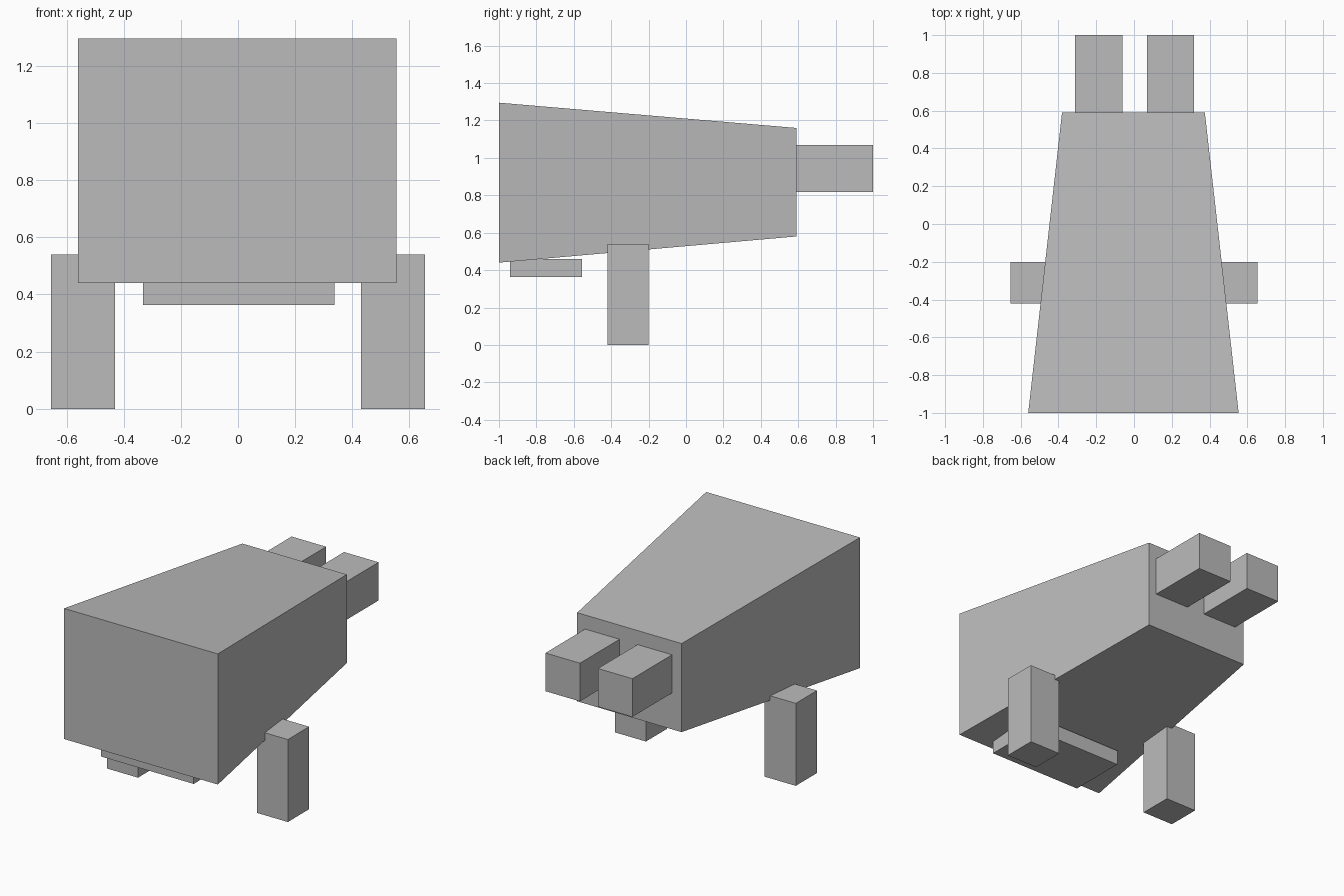
import bpy
import bmesh

cube = bpy.data.objects.get("Cube")
if cube:
    bpy.data.objects.remove(cube, do_unlink=True)

# Single plain material
grey = bpy.data.materials.new("plain_grey")
grey.use_nodes = True
colour = (0.5, 0.5, 0.5, 1)
grey.diffuse_color = colour
grey.node_tree.nodes["Principled BSDF"].inputs["Base Color"].default_value = colour


def box(name, x, y, z, back_x=None, back_z=None):
    """Box from (min, max) ranges; the back end may have its own x and z ranges."""
    bm = bmesh.new()
    bmesh.ops.create_cube(bm, size=2)
    for v in bm.verts:
        at_back = v.co.y > 0
        xs = back_x if at_back and back_x else x
        zs = back_z if at_back and back_z else z
        v.co = (xs[v.co.x > 0], y[at_back], zs[v.co.z > 0])
    mesh = bpy.data.meshes.new(name)
    bm.to_mesh(mesh)
    bm.free()
    mesh.materials.append(grey)
    obj = bpy.data.objects.new(name, mesh)
    bpy.context.scene.collection.objects.link(obj)
    return obj


# Tapered body, wide at the front
box("body", (-0.56, 0.554), (-1, 0.59), (0.44, 1.295),
    back_x=(-0.381, 0.375), back_z=(0.58, 1.16))

# Flat slab under the front
box("under_plate", (-0.333, 0.337), (-0.94, -0.556), (0.363, 0.46))

# Side legs and rear blocks in pairs
for side, sign in (("left", 1), ("right", -1)):
    leg_x = sorted((sign * 0.43, sign * 0.655))
    box(side + "_leg", leg_x, (-0.42, -0.2), (0, 0.54))
    mid = 0.003 + sign * 0.19
    box(side + "_rear_block", (mid - 0.125, mid + 0.125), (0.59, 1), (0.818, 1.068))
